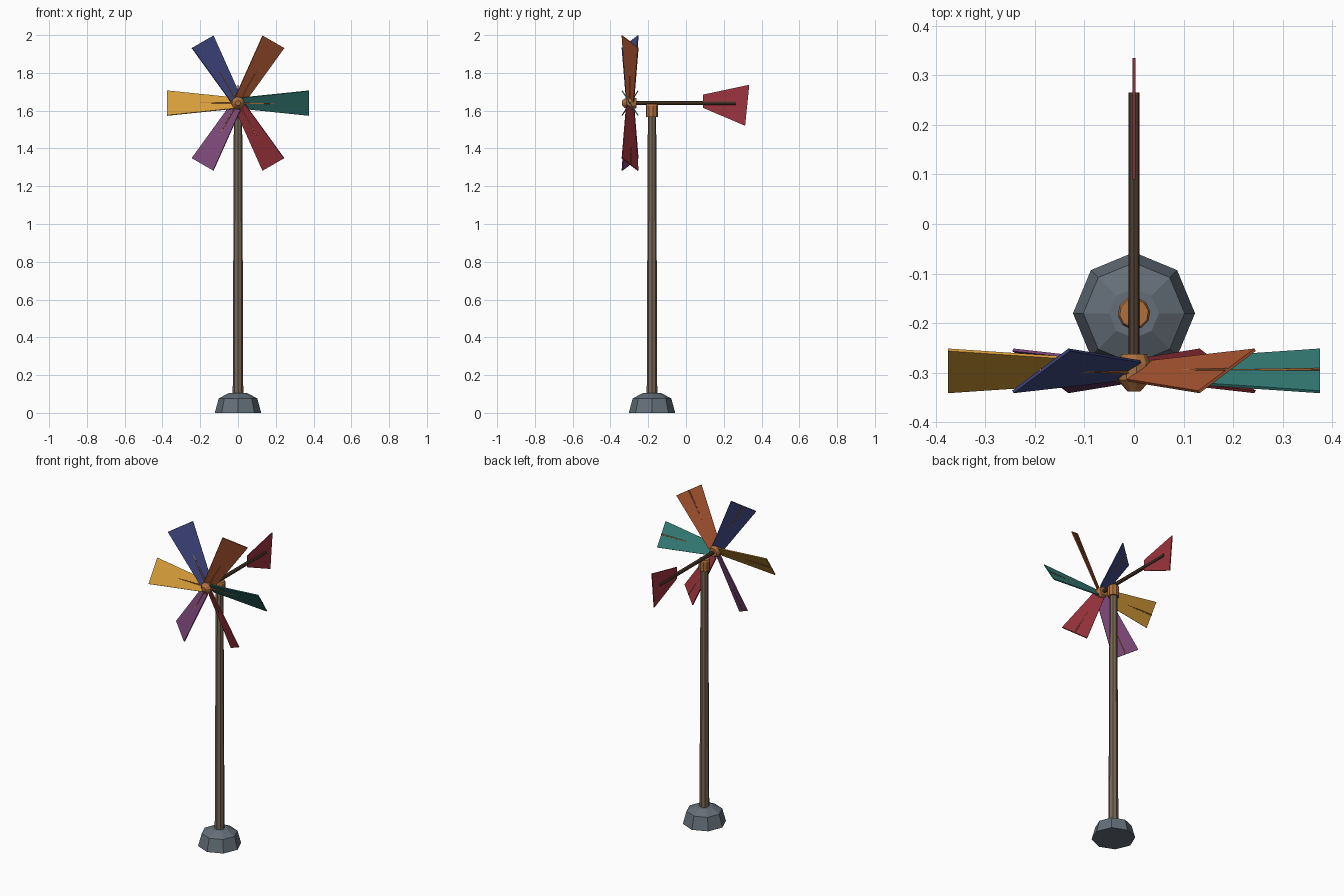
import bpy, bmesh, math
from mathutils import Vector

cube = bpy.data.objects.get("Cube")
if cube:
    bpy.data.objects.remove(cube, do_unlink=True)


def material(name, *rgb):
    def linear(v):
        v /= 255
        return v / 12.92 if v < 0.04 else ((v + 0.055) / 1.055) ** 2.4
    colour = [linear(v) for v in rgb] + [1]
    m = bpy.data.materials.new(name)
    m.use_nodes = True
    m.diffuse_color = colour
    m.node_tree.nodes["Principled BSDF"].inputs["Base Color"].default_value = colour
    return m


stone = material("grey stone", 100, 110, 120)
pole_wood = material("weathered wood", 120, 104, 84)
dark_wood = material("dark wood", 80, 62, 46)
copper = material("copper", 176, 112, 62)
yellow = material("yellow", 214, 157, 58)
blue = material("blue", 62, 70, 126)
orange = material("orange", 172, 86, 50)
teal = material("teal", 52, 124, 118)
red = material("red", 158, 52, 62)
purple = material("purple", 125, 72, 122)


def finish(name, bm, mat):
    bmesh.ops.recalc_face_normals(bm, faces=bm.faces)
    mesh = bpy.data.meshes.new(name)
    bm.to_mesh(mesh)
    bm.free()
    mesh.materials.append(mat)
    ob = bpy.data.objects.new(name, mesh)
    bpy.context.collection.objects.link(ob)
    return ob


def turned(name, start, axis, profile, sides, mat):
    """Solid of (radius, distance) rings along an axis."""
    axis, start = Vector(axis).normalized(), Vector(start)
    side = axis.orthogonal().normalized()
    other = axis.cross(side)
    bm = bmesh.new()
    rings = []
    for r, d in profile:
        rings.append([bm.verts.new(start + axis * d + r * (
            side * math.cos(math.tau * i / sides) + other * math.sin(math.tau * i / sides)))
            for i in range(sides)])
    for a, b in zip(rings, rings[1:]):
        for i in range(sides):
            j = (i + 1) % sides
            bm.faces.new((a[i], a[j], b[j], b[i]))
    bm.faces.new(rings[0])
    bm.faces.new(rings[-1])
    return finish(name, bm, mat)


def plate(name, outline, normal, thickness, mat):
    """Thin flat panel centred on its outline."""
    bm = bmesh.new()
    half = Vector(normal).normalized() * thickness / 2
    front = [bm.verts.new(Vector(p) + half) for p in outline]
    back = [bm.verts.new(Vector(p) - half) for p in outline]
    bm.faces.new(front)
    bm.faces.new(back)
    for i in range(len(front)):
        j = (i + 1) % len(front)
        bm.faces.new((front[i], front[j], back[j], back[i]))
    return finish(name, bm, mat)


# Base, pole and swivel collar
POLE_Y, HUB = -0.18, Vector((0, -0.296, 1.64))
foot, up = (0, POLE_Y, 0), (0, 0, 1)
turned("base", foot, up, [(0.123, 0), (0.102, 0.077), (0.05, 0.104)], 8, stone)
turned("pole", foot, up, [(0.028, 0.09), (0.022, 1.6)], 8, pole_wood)
turned("collar", foot, up, [(0.033, 1.567), (0.033, 1.625), (0.029, 1.634)], 10, copper)

# Boom and tail vane
turned("boom", (0, -0.27, HUB.z), (0, 1, 0), [(0.011, 0), (0.011, 0.535)], 8, dark_wood)
plate("tail_vane", [(0, 0.09, 1.685), (0, 0.335, 1.737), (0, 0.313, 1.52), (0, 0.09, 1.615)],
      (1, 0, 0), 0.006, red)

# Hub with a blunt nose
turned("hub", (0, -0.262, HUB.z), (0, -1, 0),
       [(0.026, 0), (0.034, 0.02), (0.034, 0.052), (0.013, 0.076)], 10, copper)

# Six pitched blades, each with a spar crossing from its front to its back
PITCH = math.radians(33)
colours = {"teal": teal, "orange": orange, "blue": blue,
           "yellow": yellow, "purple": purple, "red": red}
for i, (label, mat) in enumerate(colours.items()):
    a = math.radians(60 * i)
    out = Vector((math.cos(a), 0, math.sin(a)))
    across = Vector((-math.sin(a), 0, math.cos(a))) * math.cos(PITCH)
    across.y = -math.sin(PITCH)
    normal = out.cross(across)
    inner, outer = HUB + out * 0.025, HUB + out * 0.375
    plate(label + "_blade", [inner - across * 0.035, outer - across * 0.078,
                             outer + across * 0.078, inner + across * 0.035],
          normal, 0.006, mat)
    spar_start, spar_end = inner + normal * 0.004, outer - normal * 0.004
    spar = spar_end - spar_start
    turned(label + "_spar", spar_start, spar, [(0.004, 0), (0.003, spar.length)], 6, copper)
